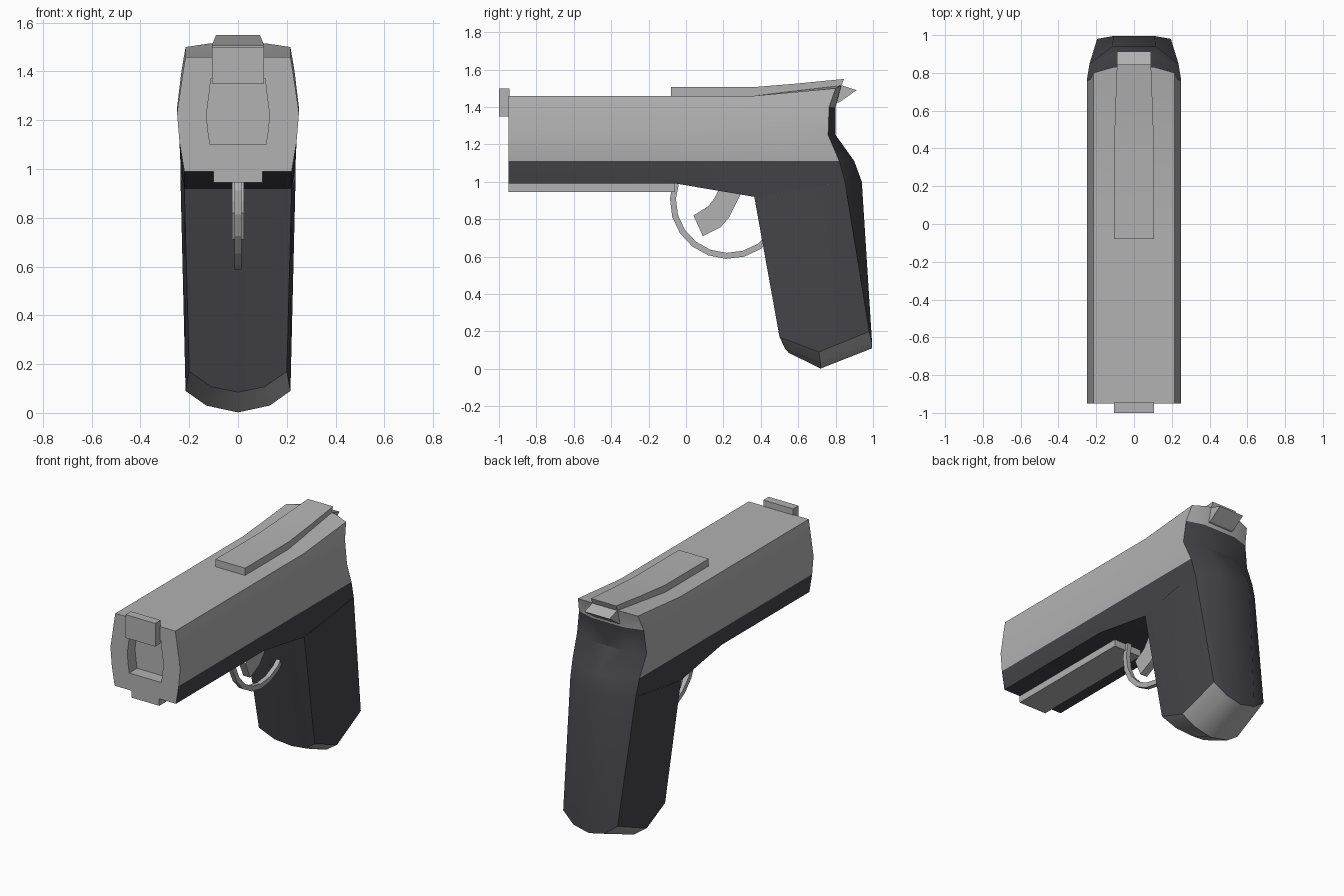
import bpy, bmesh, math

if "Cube" in bpy.data.objects:
    bpy.data.objects.remove(bpy.data.objects["Cube"])


def material(name, rgb):
    m = bpy.data.materials.new(name)
    m.diffuse_color = (*rgb, 1)
    m.use_nodes = True
    m.node_tree.nodes["Principled BSDF"].inputs["Base Color"].default_value = m.diffuse_color
    return m


LIGHT = material("light grey metal", (0.44, 0.445, 0.44))
DARK = material("dark grey grip", (0.060, 0.058, 0.068))


def finish(bm, name, mats, angle=30):
    bmesh.ops.remove_doubles(bm, verts=bm.verts, dist=0.0005)
    bmesh.ops.recalc_face_normals(bm, faces=bm.faces)
    me = bpy.data.meshes.new(name)
    bm.to_mesh(me)
    bm.free()
    ob = bpy.data.objects.new(name, me)
    bpy.context.collection.objects.link(ob)
    for m in mats:
        me.materials.append(m)
    bpy.ops.object.select_all(action='DESELECT')
    ob.select_set(True)
    bpy.context.view_layer.objects.active = ob
    bpy.ops.object.shade_smooth_by_angle(angle=math.radians(angle))
    return ob


def strip(bm, rows, rule):
    """Both mirrored halves of a grid of points; rule(row, col) gives the material."""
    for s in (1, -1):
        vs = [[bm.verts.new((s * x, y, z)) for x, y, z in r] for r in rows]
        for i in range(len(rows) - 1):
            for j in range(len(rows[0]) - 1):
                f = bm.faces.new([vs[i][j], vs[i][j + 1], vs[i + 1][j + 1], vs[i + 1][j]])
                f.material_index = rule(i, j)


def plate(name, profile, half, mat, taper=None):
    """Side profile (y, z) extruded across x; taper gives half-width by y."""
    bm = bmesh.new()
    w = taper or (lambda y: half)
    sides = [[bm.verts.new((s * w(y), y, z)) for y, z in profile] for s in (-1, 1)]
    for side in sides:
        bm.faces.new(side)
    n = len(profile)
    for i in range(n):
        k = (i + 1) % n
        bm.faces.new([sides[0][i], sides[0][k], sides[1][k], sides[1][i]])
    return finish(bm, name, [mat], 15)


# --- slide and frame: half sections lofted from the muzzle recess to the rear
def section(y, bottom):
    return [(0, y, 1.46), (.11, y, 1.46), (.215, y, 1.46), (.225, y, 1.40),
            (.25, y, 1.23), (.24, y, 1.11), (.22, y, bottom), (0, y, bottom)]


def recess(y):
    return [(0, y, 1.37), (.06, y, 1.37), (.112, y, 1.37), (.115, y, 1.33),
            (.13, y, 1.22), (.122, y, 1.15), (.115, y, 1.10), (0, y, 1.10)]


rear = [(0, .83, 1.515), (.11, .83, 1.515), (.215, .80, 1.50), (.232, .765, 1.40),
        (.25, .76, 1.25), (.24, .82, 1.11), (.235, .85, 1.0), (0, .85, 1.0)]
floor = [(0, -.87, z) for x, y, z in recess(0)]
bm = bmesh.new()
strip(bm, [floor, recess(-.87), recess(-.95), section(-.95, .99), section(-.05, .99),
           section(.365, .92), rear], lambda i, j: 1 if i > 2 and j > 4 else 0)

# --- back strap running from the slide's rear down to the grip
back = [(.83, 1.515), (.80, 1.40), (.80, 1.25), (.90, 1.11), (.94, 1.0)]
strip(bm, [[rear[k + 2], (.115, y, z), (0, y, z)] for k, (y, z) in enumerate(back)],
      lambda i, j: 0 if i == 0 else 1)

# --- grip
top = [(0, .365, .92), (.11, .365, .92), (.22, .365, .92), (.236, .62, .962),
       (.235, .85, 1.0), (.115, .94, 1.0), (0, .94, 1.0)]
low = [(0, .55, .085), (.11, .53, .107), (.20, .50, .17), (.215, .71, .09),
       (.195, .98, .20), (.11, .995, .135), (0, .995, .11)]
strip(bm, [top, low], lambda i, j: 1)

# --- rounded base under the grip
middle = [(0, .72, .002), (.13, .72, .03), low[3]]
strip(bm, [low[:3], middle, low[:3:-1]], lambda i, j: 0)
finish(bm, "slide_frame_and_grip", [LIGHT, DARK], 35)

# --- rail under the frame
plate("under_rail", [(-.95, 1.0), (-.95, .945), (-.06, .945), (-.06, 1.0)], .10, LIGHT)

# --- sights and hammer
plate("front_sight", [(-1, 1.35), (-.945, 1.35), (-.945, 1.50), (-1, 1.50)], .107, LIGHT)
plate("rear_sight", [(-.08, 1.45), (.37, 1.45), (.80, 1.49), (.825, 1.50), (.845, 1.55),
                     (.60, 1.526), (.37, 1.507), (-.08, 1.507)], .1, LIGHT,
      lambda y: .107 if y < .4 else .107 - .017 * (y - .4) / .45)
plate("hammer", [(.79, 1.51), (.835, 1.515), (.912, 1.49), (.82, 1.425), (.79, 1.42)],
      .09, LIGHT)

# --- trigger
plate("trigger", [(.04, .82), (.09, .71), (.185, .757), (.23, .81), (.30, .95), (.30, .97),
                  (.18, .97), (.15, .91), (.12, .87)], .025, LIGHT)

# --- trigger guard: faceted arc
angles = [math.radians(160 + 18 * k) for k in range(10)]
arc = [(r, a) for r, seq in ((.312, angles), (.28, angles[::-1])) for a in seq]
plate("trigger_guard", [(.226 + r * math.cos(a), .90 + r * math.sin(a)) for r, a in arc],
      .015, LIGHT)
